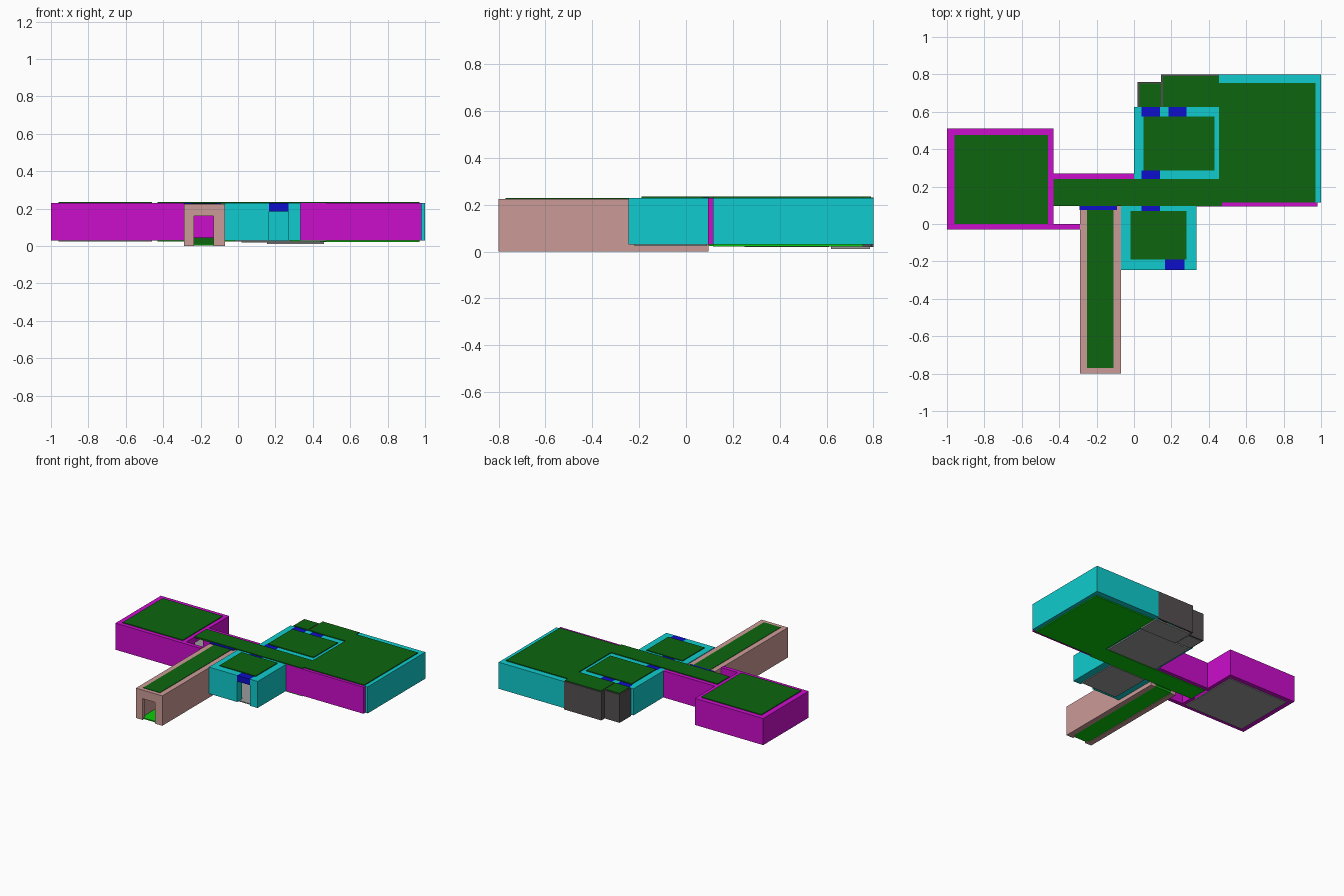
import bpy
import bmesh

cube = bpy.data.objects.get("Cube")
if cube:
    bpy.data.objects.remove(cube, do_unlink=True)


def material(name, rgb):
    m = bpy.data.materials.new(name)
    m.use_nodes = True
    colour = (*rgb, 1)
    m.diffuse_color = colour
    m.node_tree.nodes["Principled BSDF"].inputs["Base Color"].default_value = colour
    return m


magenta = material("magenta", (0.6, 0.004, 0.6))
cyan = material("cyan", (0.005, 0.6, 0.62))
pink = material("dusty_pink", (0.6, 0.33, 0.31))
blue = material("lintel_blue", (0.004, 0.004, 0.6))
roof_green = material("roof_green", (0.004, 0.13, 0.005))
floor_green = material("floor_green", (0.003, 0.6, 0.003))
floor_grey = material("floor_grey", (0.33, 0.33, 0.33))
dark_grey = material("dark_grey", (0.09, 0.08, 0.085))

BASE, TOP, DOOR = 0.03, 0.23, 0.185


def boxes(name, mat, parts):
    """One object made of boxes given as pairs of low and high bounds."""
    bm = bmesh.new()
    for bounds in parts:
        cube = bmesh.ops.create_cube(bm, size=1)
        for v in cube["verts"]:
            for i, (low, high) in enumerate(bounds):
                v.co[i] = high if v.co[i] > 0 else low
    mesh = bpy.data.meshes.new(name)
    bm.to_mesh(mesh)
    bm.free()
    mesh.materials.append(mat)
    obj = bpy.data.objects.new(name, mesh)
    bpy.context.collection.objects.link(obj)


def wall(name, mat, x, y, doors=(), z=(BASE, TOP), lintel=blue, head=DOOR):
    """Straight wall with door gaps along its longer side, each under a lintel."""
    along = 0 if x[1] - x[0] > y[1] - y[0] else 1
    start, end = (x, y)[along]

    def piece(a, b, height):
        return ((a, b), y, height) if along == 0 else (x, (a, b), height)

    solid, heads = [], []
    for a, b in doors:
        if a > start:
            solid.append(piece(start, a, z))
        heads.append(piece(a, b, (head, z[1])))
        start = b
    if end > start:
        solid.append(piece(start, end, z))
    if solid:
        boxes(name, mat, solid)
    if heads:
        boxes(name + "_lintels", lintel, heads)


def slab(name, mat, x, y, z):
    boxes(name, mat, [(x, y, z)])


ROOF = (0.224, 0.236)
FLOOR = (0.024, 0.031)

# West room
wall("west_room_west_wall", magenta, (-1, -0.96), (-0.03, 0.51))
wall("west_room_north_wall", magenta, (-0.96, -0.43), (0.475, 0.51))
wall("west_room_south_wall", magenta, (-0.96, -0.29), (-0.03, 0))
wall("west_room_east_wall", magenta, (-0.46, -0.43), (0, 0.475),
     [(0.1, 0.24)], lintel=magenta)
slab("west_room_roof", roof_green, (-0.96, -0.46), (0, 0.475), ROOF)
slab("west_room_floor", floor_grey, (-0.96, -0.46), (0, 0.475), FLOOR)

# Corridor
wall("corridor_north_wall", magenta, (-0.43, 0), (0.24, 0.27))
slab("corridor_roof", roof_green, (-0.43, 0.47), (0.095, 0.24), ROOF)
slab("corridor_floor", floor_green, (-0.43, 0.47), (0.095, 0.24), FLOOR)

# Entrance tunnel
tunnel_z = (0, 0.225)
wall("tunnel_west_wall", pink, (-0.29, -0.25), (-0.77, 0.095), z=tunnel_z)
wall("tunnel_east_wall", pink, (-0.11, -0.07), (-0.77, 0.095), z=tunnel_z)
wall("tunnel_front_wall", pink, (-0.29, -0.07), (-0.8, -0.77),
     [(-0.235, -0.13)], z=tunnel_z, lintel=pink, head=0.16)
slab("tunnel_back_lintel", blue, (-0.291, -0.09), (0.075, 0.096), (DOOR, 0.231))
slab("tunnel_roof", roof_green, (-0.25, -0.11), (-0.77, 0.075), (0.216, 0.228))
slab("tunnel_floor", floor_green, (-0.25, -0.11), (-0.79, 0.095), (0.004, 0.012))
slab("tunnel_step", roof_green, (-0.25, -0.11), (0.08, 0.095), (0.012, 0.045))

# South room
wall("south_room_west_wall", cyan, (-0.07, -0.02), (-0.19, 0.07))
wall("south_room_east_wall", cyan, (0.28, 0.335), (-0.19, 0.07))
wall("south_room_front_wall", cyan, (-0.07, 0.335), (-0.245, -0.19), [(0.165, 0.27)])
wall("south_room_back_wall", cyan, (-0.07, 0.335), (0.07, 0.095), [(0.04, 0.14)])
slab("south_room_roof", roof_green, (-0.02, 0.28), (-0.19, 0.07), ROOF)
slab("south_room_floor", floor_grey, (-0.02, 0.28), (-0.22, 0.09), FLOOR)

# North room
wall("north_room_west_wall", cyan, (0, 0.05), (0.285, 0.575))
wall("north_room_east_wall", cyan, (0.43, 0.455), (0.285, 0.575))
wall("north_room_front_wall", cyan, (0, 0.455), (0.24, 0.285), [(0.04, 0.14)])
wall("north_room_back_wall", cyan, (0, 0.455), (0.575, 0.625),
     [(0.04, 0.14), (0.185, 0.28)])
slab("north_room_roof", roof_green, (0.05, 0.43), (0.285, 0.575), ROOF)
slab("north_room_floor", floor_grey, (0.02, 0.44), (0.25, 0.61), (0.02, 0.029))

# East hall
wall("hall_south_wall", magenta, (0.335, 0.98), (0.093, 0.115))
wall("hall_east_wall", cyan, (0.97, 1), (0.115, 0.8))
wall("hall_north_wall", cyan, (0.455, 0.97), (0.755, 0.8))
slab("hall_roof", roof_green, (0.455, 0.97), (0.115, 0.755), ROOF)
slab("hall_floor", floor_green, (0.455, 0.97), (0.115, 0.755), (0.022, 0.031))

# Back annexes
annex_z = (0.02, 0.232)
wall("annex_north_wall", dark_grey, (0.145, 0.455), (0.79, 0.8), z=annex_z)
wall("annex_west_wall", dark_grey, (0.145, 0.155), (0.625, 0.79), z=annex_z)
slab("annex_roof", roof_green, (0.155, 0.455), (0.625, 0.79), ROOF)
slab("annex_floor", floor_grey, (0.155, 0.46), (0.62, 0.785), (0.012, 0.022))
wall("closet_north_wall", dark_grey, (0.02, 0.145), (0.75, 0.76), z=annex_z)
wall("closet_west_wall", dark_grey, (0.02, 0.03), (0.625, 0.75), z=annex_z)
slab("closet_roof", roof_green, (0.03, 0.145), (0.625, 0.75), ROOF)
slab("closet_floor", floor_grey, (0.03, 0.145), (0.625, 0.75), (0.018, 0.026))
